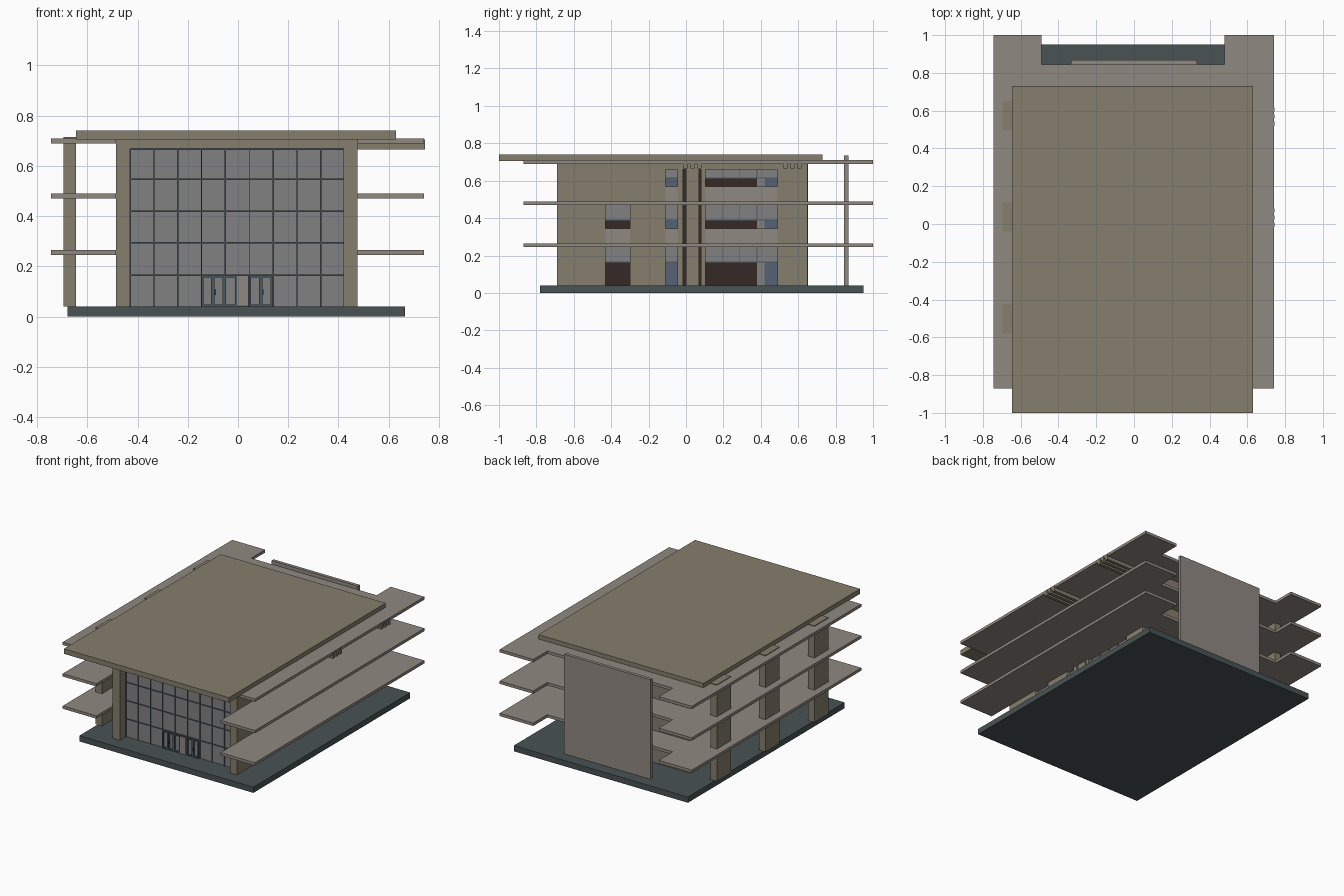
import bpy, bmesh

if "Cube" in bpy.data.objects:
    bpy.data.objects.remove(bpy.data.objects["Cube"])


def mat(name, r, g, b):
    m = bpy.data.materials.new(name)
    m.diffuse_color = (r, g, b, 1)
    m.use_nodes = True
    m.node_tree.nodes["Principled BSDF"].inputs["Base Color"].default_value = m.diffuse_color
    return m


BEIGE = mat("beige_stone", .235, .21, .15)
CONC = mat("concrete", .28, .25, .22)
SLATE = mat("slate", .065, .085, .09)
GLASS = mat("grey_glass", .22, .22, .225)
FRAME = mat("frame_blue_grey", .07, .1, .125)
BLUE = mat("blue_panel", .09, .12, .18)
BROWN = mat("dark_brown", .035, .022, .018)


def prism(name, pts, z0, z1, m):
    bm = bmesh.new()
    f = bm.faces.new([bm.verts.new((x, y, z0)) for x, y in pts])
    r = bmesh.ops.extrude_face_region(bm, geom=[f])
    up = [v for v in r["geom"] if isinstance(v, bmesh.types.BMVert)]
    bmesh.ops.translate(bm, verts=up, vec=(0, 0, z1 - z0))
    bmesh.ops.recalc_face_normals(bm, faces=bm.faces)
    me = bpy.data.meshes.new(name)
    bm.to_mesh(me)
    bm.free()
    me.materials.append(m)
    ob = bpy.data.objects.new(name, me)
    bpy.context.collection.objects.link(ob)
    return ob


def box(name, x0, x1, y0, y1, z0, z1, m):
    return prism(name, [(x0, y0), (x1, y0), (x1, y1), (x0, y1)], z0, z1, m)


XL, XR, YF, YB, TOP = -.485, .475, -.69, .65, .70
FLOORS = [(.04, .245), (.265, .47), (.49, .69)]

# ground plinth, roof, rear screen wall
box("base", -.68, .665, -.78, .95, 0, .04, SLATE)
box("roof", -.645, .63, -1, .73, .705, .74, BEIGE)
box("rear_screen", -.333, .333, .845, .868, .04, .735, CONC)

# balcony slabs: two long wings joined through the building
outline = [(-.745, -.87), (XL, -.87), (XL, -.6), (XR, -.6), (XR, -.87), (.74, -.87),
           (.74, 1), (.48, 1), (.48, .845), (-.49, .845), (-.49, 1), (-.745, 1)]
for z in (.245, .47, .69):
    prism("floor_slab", outline, z, z + .02, CONC)

# free-standing left columns
for y in (-.58, -.04, .497):
    box("left_column", -.695, -.645, y, y + .155, .04, .715, BEIGE)

# beam groups under the upper right slab
for y0 in (-.015, .52):
    for i in range(3):
        y = y0 + i * .038
        box("slab_beam", XR, .744, y, y + .022, .665, .705, BEIGE)

# rear wall and front portal
box("rear_wall", XL, XR, YB - .05, YB, .04, TOP, BEIGE)
box("front_header", XL, XR, YF, -.6, .67, .705, BEIGE)

# right wall: piers, solid upper bay, stair fin
for a, b in ((YF, -.43), (-.30, -.11), (.49, YB)):
    box("right_pier", XR - .055, XR, a, b, .04, TOP, BEIGE)
box("right_upper_infill", XR - .055, XR, -.43, -.30, .49, TOP, BEIGE)
box("right_top_lintel", XR - .055, XR, -.11, .49, .66, TOP, BEIGE)
for a, b in ((-.045, -.015), (.0, .07), (.08, .105)):
    box("stair_fin", XR - .055, XR, a, b, .04, .665, BEIGE)
box("fin_backing", XR - .05, XR - .03, -.045, .105, .04, .665, BROWN)

# right wall glazing, one bay row per floor
gx0, gx1 = XR - .045, XR - .025
for n, (z0, z1) in enumerate(FLOORS):
    z1 = min(z1, .665)
    sill = z0 if n == 0 else z0 + .08
    mid = z0 + .125
    bays = [(-.11, -.045, BLUE), (.105, .38, BROWN), (.38, .42, GLASS), (.42, .49, BLUE)]
    if n < 2:
        bays.insert(0, (-.43, -.30, BROWN))
    for a, b, m in bays:
        box("right_lower_panel", gx0, gx1, a, b, sill, mid, m)
        box("right_glass", gx0, gx1, a, b, mid, z1, GLASS)
        box("right_transom", gx1, gx1 + .006, a, b, mid - .003, mid + .003, FRAME)
        if n:
            box("right_spandrel", XR - .055, XR - .002, a, b, z0, sill, CONC)
    for y in (.196, .288, .38):
        box("right_mullion", gx1, gx1 + .006, y - .002, y + .002, mid, z1, FRAME)

# left wall: piers between bays, dark doors with glass above
for a, b in ((YF, -.65), (-.35, -.15), (.15, .2), (.5, YB)):
    box("left_pier", XL, XL + .055, a, b, .04, TOP, BEIGE)
for z0, z1 in FLOORS:
    for a, b in ((-.65, -.35), (-.15, .15), (.2, .5)):
        box("left_door_panel", XL + .025, XL + .045, a, b, z0, z0 + .125, BROWN)
        box("left_glass", XL + .025, XL + .045, a, b, z0 + .125, z1, GLASS)
        box("left_transom", XL + .019, XL + .025, a, b, z0 + .122, z0 + .128, FRAME)

# front portal cheeks and curtain wall
for a, b in ((XL, -.43), (.425, XR)):
    box("front_column", a, b, YF, -.6, .04, TOP, BEIGE)
GY = -.62
box("front_glass", -.43, .425, GY, GY + .02, .04, .67, GLASS)
for i in range(10):
    x = -.43 + i * .095
    w = .003 if i % 2 == 0 else .0015
    box("front_mullion", x - w, x + w, GY - .006, GY, .04, .67, FRAME)
for z in (.165, .293, .42, .546, .667):
    box("front_transom", -.43, .425, GY - .006, GY, z - .003, z + .003, FRAME)

# entrance doors with frames and pull handles
for a, b in ((-.145, -.1), (-.1, -.055), (-.055, -.005), (-.005, .043), (.045, .09), (.09, .137)):
    for x in (a, b - .007):
        box("door_stile", x, x + .007, GY - .012, GY, .04, .163, FRAME)
    for z in (.04, .155):
        box("door_rail", a, b, GY - .012, GY, z, z + .008, FRAME)
box("entrance_panel", -.003, .04, GY - .016, GY, .043, .162, CONC)
for x in (-.093, .097):
    box("door_handle", x, x + .005, GY - .02, GY - .01, .085, .108, SLATE)
